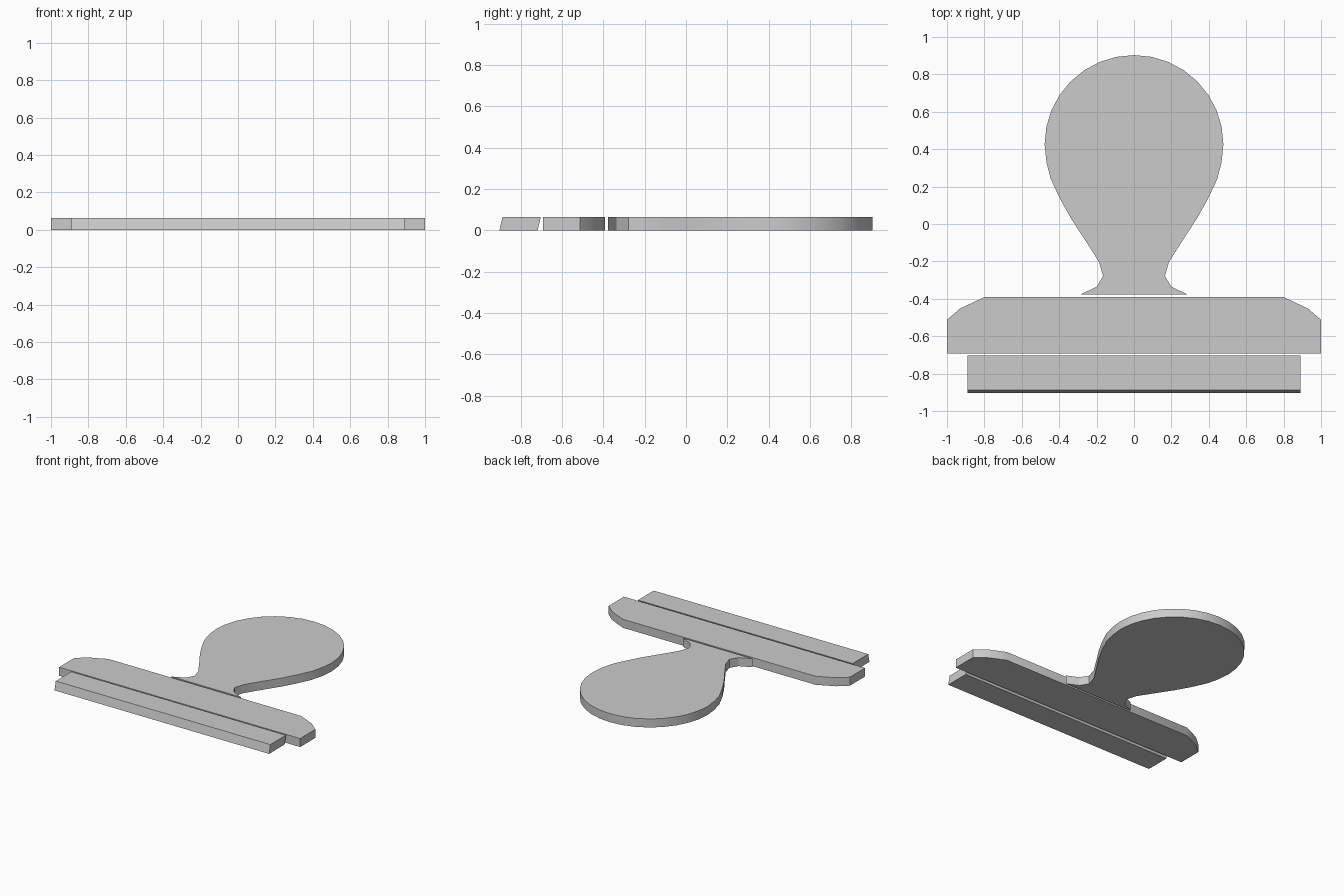
import bpy, bmesh, math

if "Cube" in bpy.data.objects:
    bpy.data.objects.remove(bpy.data.objects["Cube"])

THICK = 0.064


def plate(name, half, shear=0.0, smooth=False):
    """Extrude a symmetric outline, given as its right half from top to bottom."""
    left = [(-x, y) for x, y in reversed(half) if x > 1e-5]
    bm = bmesh.new()
    face = bm.faces.new([bm.verts.new((x, y, 0)) for x, y in half + left])
    ext = bmesh.ops.extrude_face_region(bm, geom=[face])
    for v in ext["geom"]:
        if isinstance(v, bmesh.types.BMVert):
            v.co.z = THICK
            v.co.y += shear
    bmesh.ops.recalc_face_normals(bm, faces=bm.faces[:])
    mesh = bpy.data.meshes.new(name)
    bm.to_mesh(mesh)
    bm.free()
    obj = bpy.data.objects.new(name, mesh)
    bpy.context.collection.objects.link(obj)
    if smooth:
        bpy.ops.object.select_all(action='DESELECT')
        obj.select_set(True)
        bpy.context.view_layer.objects.active = obj
        bpy.ops.object.shade_smooth_by_angle(angle=math.radians(30))
    return obj


# Stamp handle: round head tapering to a neck and a flared foot
R, CY = 0.478, 0.425
head = [(R * math.sin(math.radians(11.25 * i)), CY + R * math.cos(math.radians(11.25 * i)))
        for i in range(9)]
neck = [(0.468, 0.33), (0.445, 0.24), (0.393, 0.13), (0.337, 0.03), (0.262, -0.085),
        (0.187, -0.203), (0.165, -0.278), (0.2, -0.336), (0.287, -0.377)]
plate("handle", head + neck, smooth=True)

# Wide body with sloped shoulders
plate("stamp_body", [(0.80, -0.391), (0.93, -0.452), (1.0, -0.512), (1.0, -0.692)], smooth=True)

# Pad strip, leaning slightly back
plate("stamp_pad", [(0.89, -0.718), (0.89, -0.903)], shear=0.015)
